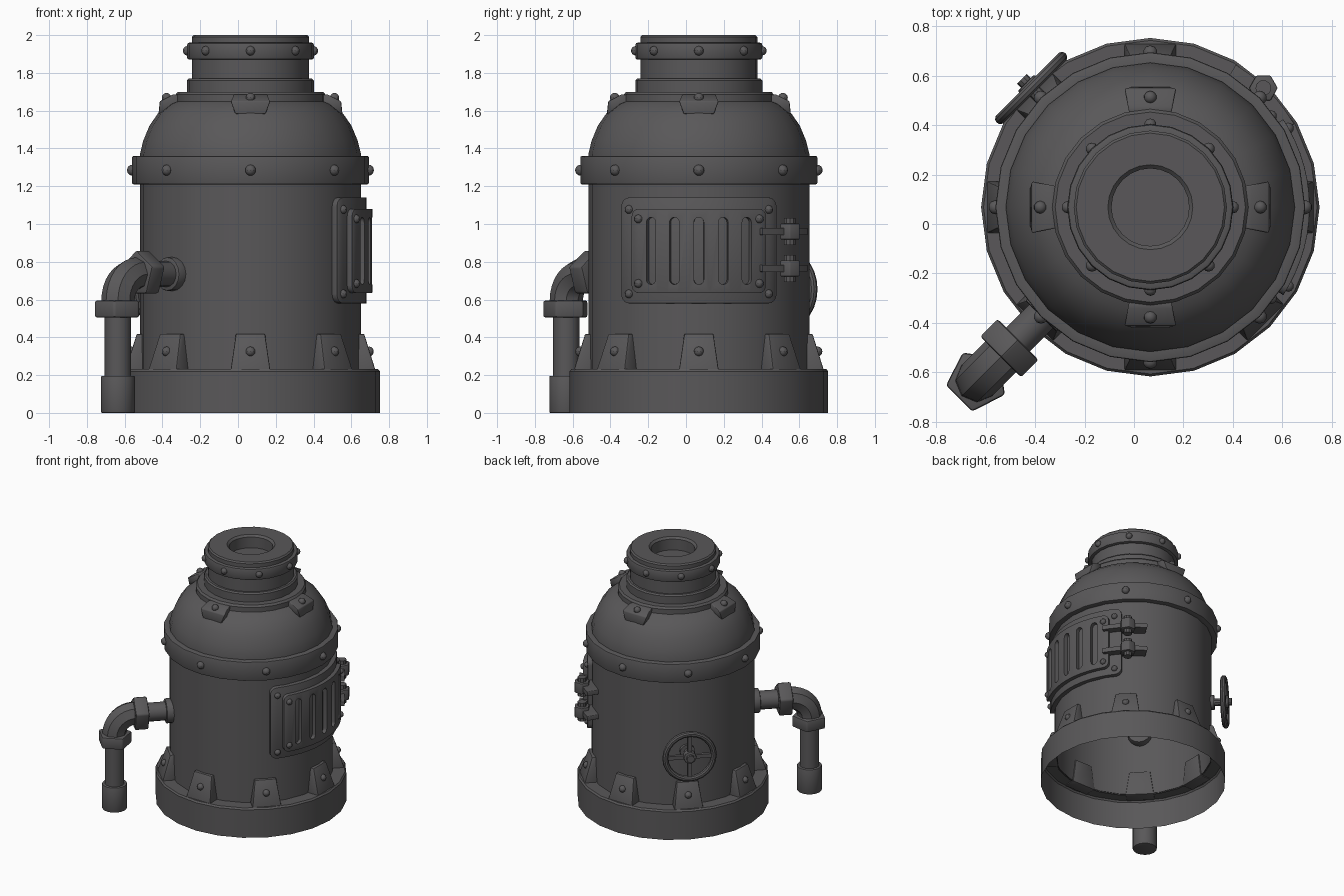
import bpy, bmesh, math
from math import sin, cos, pi, radians
from mathutils import Vector, Matrix

if "Cube" in bpy.data.objects:
    bpy.data.objects.remove(bpy.data.objects["Cube"])

AXIS = Matrix.Translation((0.066, 0.068, 0))   # boiler centre line
iron = bpy.data.materials.new("dark_iron")
iron.diffuse_color = (0.1, 0.097, 0.1, 1)
iron.use_nodes = True
iron.node_tree.nodes["Principled BSDF"].inputs["Base Color"].default_value = iron.diffuse_color


def finish(name, bm, bevel=0, matrix=AXIS):
    bmesh.ops.remove_doubles(bm, verts=bm.verts, dist=1e-5)
    bmesh.ops.recalc_face_normals(bm, faces=bm.faces)
    me = bpy.data.meshes.new(name)
    bm.to_mesh(me)
    bm.free()
    me.materials.append(iron)
    ob = bpy.data.objects.new(name, me)
    ob.matrix_world = matrix
    bpy.context.collection.objects.link(ob)
    if bevel:
        m = ob.modifiers.new("bevel", 'BEVEL')
        m.width, m.segments, m.limit_method = bevel, 2, 'ANGLE'
        m.angle_limit = radians(40)
    return ob


def add_lathe(bm, prof, n, frame=Matrix(), a0=0.0, closed=False):
    rings = [[bm.verts.new(frame @ Vector((r * cos(a0 + 2 * pi * i / n), r * sin(a0 + 2 * pi * i / n), z)))
              for i in range(n)] for r, z in prof]
    pairs = list(zip(rings, rings[1:])) + ([(rings[-1], rings[0])] if closed else [])
    for a, b in pairs:
        for i in range(n):
            j = (i + 1) % n
            bm.faces.new((a[i], a[j], b[j], b[i]))


def lathe(name, prof, n=24, frame=Matrix(), a0=0.0, bevel=0, closed=False):
    bm = bmesh.new()
    add_lathe(bm, prof, n, frame, a0, closed)
    return finish(name, bm, bevel)


def rod(r, z0, z1):
    return [(0, z0), (r, z0), (r, z1), (0, z1)]


def polar(r, deg, z):
    return Vector((r * cos(radians(deg)), r * sin(radians(deg)), z))


def radial_frame(deg, z):
    # local z points outward from the axis, local y points up
    q = polar(1, deg, 0).to_track_quat('Z', 'Y')
    return Matrix.Translation((0, 0, z)) @ q.to_matrix().to_4x4()


def rivets(name, spots, size=0.026):
    bm = bmesh.new()
    for p in spots:
        bmesh.ops.create_uvsphere(bm, u_segments=10, v_segments=8, radius=size,
                                  matrix=Matrix.Translation(p))
    return finish(name, bm)


def brackets(name, section, angles):
    # section: (radius, half width, height) corners, mirrored across the bracket
    bm = bmesh.new()
    for a in angles:
        rot = Matrix.Rotation(radians(a), 4, 'Z')
        vs = [bm.verts.new(rot @ Vector((r, s * w, z))) for r, w, z in section for s in (-1, 1)]
        bmesh.ops.convex_hull(bm, input=vs)
    bmesh.ops.dissolve_limit(bm, angle_limit=0.02, verts=bm.verts, edges=bm.edges)
    return finish(name, bm, 0.006)


def add_plate(bm, a0, a1, z0, z1, r0, r1, corner, n=12):
    # curved plate around the axis with rounded corners, built column by column
    mid, c = (r0 + r1) / 2, corner
    ca = math.degrees(c / mid)
    cols = [(a0 + ca * (1 - cos(t)), c * (1 - sin(t))) for t in (k * pi / 10 for k in range(6))]
    span = a1 - a0 - 2 * ca
    cols += [(a0 + ca + span * k / n, 0) for k in range(1, n)] if span > 1 else []
    tail = [(a0 + a1 - a, d) for a, d in reversed(cols[:6])]
    cols += tail if span > 1 else tail[1:]
    quads = [[bm.verts.new(polar(r, a, z)) for r, z in
              ((r0, z0 + d), (r1, z0 + d), (r1, z1 - d), (r0, z1 - d))] for a, d in cols]
    for p, q in zip(quads, quads[1:]):
        for i in range(4):
            j = (i + 1) % 4
            bm.faces.new((p[i], p[j], q[j], q[i]))
    bm.faces.new(quads[0])
    bm.faces.new(quads[-1])


def plate(name, *args, bevel=0, **kw):
    bm = bmesh.new()
    add_plate(bm, *args, **kw)
    return finish(name, bm, bevel)


# Boiler shell: open skirt, drum, dome
lathe("base_skirt", [(0.685, 0), (0.685, 0.22), (0.675, 0.232), (0.58, 0.232)])
lathe("drum", [(0.585, 0.225), (0.585, 1.25)])
lathe("dome", [(0.585, 1.3), (0.585, 1.37), (0.568, 1.44), (0.535, 1.52), (0.49, 1.585),
               (0.43, 1.635), (0.38, 1.655)])
lathe("drum_flange", [(0.58, 1.21), (0.627, 1.21), (0.627, 1.36), (0.58, 1.36)], bevel=0.008)

# Chimney collar, neck, ring and recessed mouth
lathe("collar", [(0.38, 1.63), (0.397, 1.64), (0.397, 1.685), (0.385, 1.70), (0.336, 1.70),
                 (0.336, 1.76), (0.326, 1.77), (0.305, 1.77)])
lathe("neck", [(0.31, 1.76), (0.31, 1.99), (0.30, 2.0), (0.172, 2.0), (0.157, 1.985),
               (0.157, 1.9), (0, 1.9)])
lathe("neck_ring", [(0.3, 1.87), (0.336, 1.87), (0.336, 1.96), (0.3, 1.96)], bevel=0.012)

# Brackets and rivets
eight, four = range(0, 360, 45), range(0, 360, 90)
brackets("base_brackets", [(0.565, 0.105, 0.225), (0.662, 0.105, 0.225),
                           (0.565, 0.077, 0.418), (0.602, 0.077, 0.418)], eight)
brackets("dome_brackets", [(0.38, 0.085, 1.685), (0.41, 0.09, 1.685), (0.48, 0.105, 1.65),
                           (0.487, 0.08, 1.583), (0.38, 0.08, 1.583)], four)
rivets("base_rivets", [polar(0.628, a, 0.325) for a in eight])
rivets("flange_rivets", [polar(0.626, a, 1.285) for a in eight], 0.029)
rivets("dome_rivets", [polar(0.445, a, 1.668) for a in four])
rivets("neck_rivets", [polar(0.334, a, 1.917) for a in eight], 0.025)

# Grated door on the right side
plate("door_frame", -42, 42, 0.58, 1.14, 0.57, 0.615, 0.05, bevel=0.012)
door = plate("door_panel", -33.5, 33.5, 0.635, 1.08, 0.6, 0.645, 0.04, bevel=0.01)
bm = bmesh.new()
for k in range(-2, 3):
    add_plate(bm, k * 11.6 - 2.35, k * 11.6 + 2.35, 0.68, 1.035, 0.59, 0.7, 0.0264)
cutter = finish("slot_cutter", bm)
cutter.hide_render = True
m = door.modifiers.new("slots", 'BOOLEAN')
m.object, m.operation, m.solver = cutter, 'DIFFERENCE', 'EXACT'
rivets("door_rivets", [polar(r, s * a, z) for r, a, zs in
                       ((0.613, 37, (0.63, 1.077)), (0.643, 29.8, (0.685, 1.027)))
                       for s in (-1, 1) for z in zs], 0.023)

# Door hinges
for i, z in enumerate((0.765, 0.96)):
    plate(f"hinge_strap_{i}", 30, 59, z - 0.018, z + 0.018, 0.57, 0.672, 0.006, n=6)
    post = Matrix.Translation(polar(0.665, 46.5, z))
    lathe(f"hinge_pin_{i}", rod(0.032, -0.072, 0.072), 10, post)
    lathe(f"hinge_nut_{i}", rod(0.058, -0.042, 0.042), 6, post, bevel=0.005)

# Valve wheel at the back left
wheel = radial_frame(135, 0.655)
ring = [(0.176 + 0.022 * cos(k * pi / 5), 0.682 + 0.022 * sin(k * pi / 5)) for k in range(10)]
lathe("wheel_rim", ring, 24, wheel, closed=True)
lathe("wheel_shaft", rod(0.028, 0.55, 0.735), 10, wheel)
lathe("wheel_hub", rod(0.048, 0.66, 0.712), 8, wheel, bevel=0.006)
lathe("wheel_seat", rod(0.055, 0.55, 0.605), 12, wheel)
bm = bmesh.new()
for size in ((0.34, 0.03, 0.026), (0.03, 0.34, 0.026)):
    bmesh.ops.create_cube(bm, size=1, matrix=wheel @ Matrix.Translation((0, 0, 0.682))
                          @ Matrix.Diagonal((*size, 1)))
finish("wheel_spokes", bm)

# Drain pipe at the front left
side, PZ, PR, BEND = 225, 0.735, 0.992, 0.14
out = radial_frame(side, PZ)
down = Matrix.Translation(polar(PR, side, 0))
lathe("pipe_seat", rod(0.09, 0.52, 0.625), 16, out, bevel=0.008)
lathe("pipe_stub", rod(0.068, 0.56, 0.8), 16, out)
lathe("pipe_side_nut", rod(0.127, 0.757, 0.857), 5, out, pi / 2, bevel=0.012)
lathe("pipe_lower_nut", rod(0.127, 0.505, 0.595), 5, down, radians(45), bevel=0.012)
lathe("pipe_drop", rod(0.07, 0.1, 0.56), 16, down)
lathe("pipe_foot", rod(0.09, 0, 0.196), 16, down, bevel=0.006)
cu = bpy.data.curves.new("pipe_elbow", 'CURVE')
cu.dimensions, cu.bevel_depth, cu.bevel_resolution, cu.use_fill_caps = '3D', 0.088, 2, True
path = [polar(PR - BEND - 0.03, side, PZ)]
path += [polar(PR - BEND + BEND * sin(t), side, PZ - BEND + BEND * cos(t))
         for t in (k * pi / 16 for k in range(9))]
path += [polar(PR, side, PZ - BEND - 0.03)]
sp = cu.splines.new('POLY')
sp.points.add(len(path) - 1)
for pt, p in zip(sp.points, path):
    pt.co = (*p, 1)
cu.materials.append(iron)
elbow = bpy.data.objects.new("pipe_elbow", cu)
elbow.matrix_world = AXIS
bpy.context.collection.objects.link(elbow)

# Bake modifiers, drop the cutter, smooth the round parts
bpy.context.view_layer.update()
bpy.ops.object.select_all(action='SELECT')
cutter.select_set(False)
bpy.context.view_layer.objects.active = door
bpy.ops.object.convert(target='MESH')
bpy.data.objects.remove(cutter)
bpy.ops.object.shade_smooth_by_angle(angle=radians(35))
